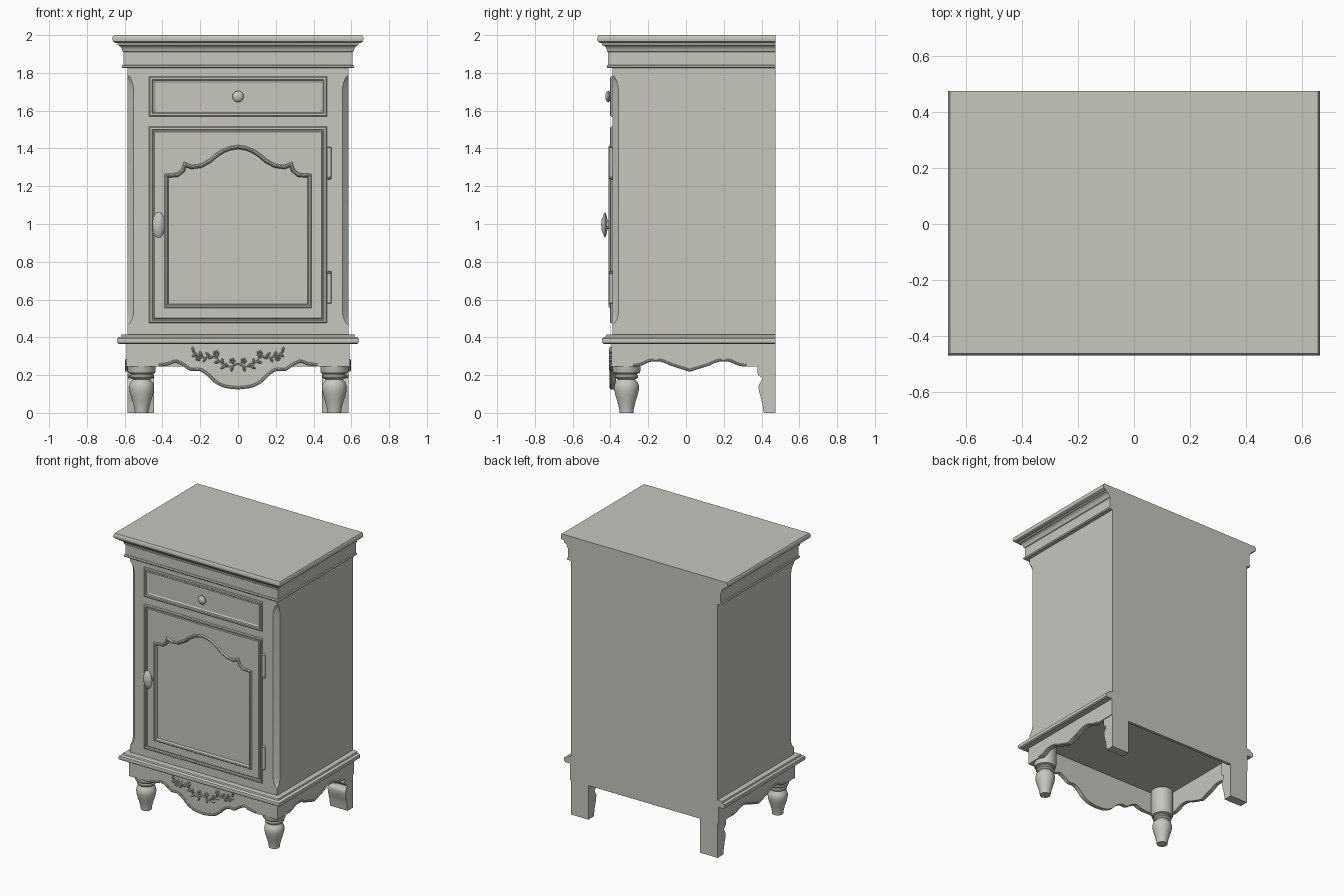
import bpy, bmesh, math
from mathutils import Matrix, Vector

if "Cube" in bpy.data.objects:
    bpy.data.objects.remove(bpy.data.objects["Cube"])

paint = bpy.data.materials.new("stone_grey_paint")
paint.diffuse_color = (0.57, 0.57, 0.52, 1)
paint.use_nodes = True
paint.node_tree.nodes["Principled BSDF"].inputs["Base Color"].default_value = paint.diffuse_color
W, F, B = 0.585, -0.39, 0.475          # body half width, front, back


def add(name, bm):
    bmesh.ops.recalc_face_normals(bm, faces=bm.faces)
    me = bpy.data.meshes.new(name)
    bm.to_mesh(me)
    bm.free()
    me.materials.append(paint)
    ob = bpy.data.objects.new(name, me)
    bpy.context.collection.objects.link(ob)
    return ob


def loft(name, rings, caps=True):
    bm = bmesh.new()
    vs = [[bm.verts.new(p) for p in r] for r in rings]
    n = len(rings[0])
    for a, b in zip(vs, vs[1:]):
        for i in range(n):
            j = (i + 1) % n
            bm.faces.new((a[i], a[j], b[j], b[i]))
    if caps:
        bm.faces.new(vs[0])
        bm.faces.new(vs[-1])
    return add(name, bm)


def box(name, x0, x1, y0, y1, z0, z1):
    return loft(name, [[(x0, y0, z), (x1, y0, z), (x1, y1, z), (x0, y1, z)] for z in (z0, z1)])


def prism_y(name, pts, y0, y1):
    return loft(name, [[(x, y, z) for x, z in pts] for y in (y0, y1)])


def prism_x(name, pts, x0, x1):
    return loft(name, [[(x, y, z) for y, z in pts] for x in (x0, x1)])


def inset(pts, d):
    n = len(pts)
    area = sum(pts[i - 1][0] * pts[i][1] - pts[i][0] * pts[i - 1][1] for i in range(n))
    s = 1 if area > 0 else -1
    out = []
    for i in range(n):
        p, a, b = Vector(pts[i]), Vector(pts[i - 1]), Vector(pts[(i + 1) % n])
        u, v = (p - a).normalized(), (b - p).normalized()
        n1, n2 = Vector((-u.y, u.x)) * s, Vector((-v.y, v.x)) * s
        out.append(tuple(p + (n1 + n2) * (d / (1 + n1.dot(n2)))))
    return out


def panel(name, pts, steps):
    """Moulded panel: outline in x-z, steps are (inset, y)."""
    return loft(name, [[(x, y, z) for x, z in inset(pts, d)] for d, y in steps])


def moulding(name, profile):
    """Run a closed (offset, z) profile round left, front and right."""
    rings = []
    for sx, front in ((-1, 0), (-1, 1), (1, 1), (1, 0)):
        rings.append([(sx * (W + o), F - o if front else B, z) for o, z in profile])
    return loft(name, rings)


def turn(name, profile, c, axis='z', sx=1, sz=1, n=32):
    rings = []
    for r, h in profile:
        ring = []
        for k in range(n):
            u, v = r * math.cos(math.tau * k / n), r * math.sin(math.tau * k / n)
            ring.append((c[0] + u, c[1] + v, c[2] + h) if axis == 'z'
                        else (c[0] + u * sx, c[1] + h, c[2] + v * sz))
        rings.append(ring)
    return loft(name, rings)


def tube(name, pts, r):
    cu = bpy.data.curves.new(name, 'CURVE')
    cu.dimensions = '3D'
    cu.bevel_depth, cu.bevel_resolution, cu.use_fill_caps = r, 2, True
    sp = cu.splines.new('POLY')
    sp.points.add(len(pts) - 1)
    for p, q in zip(sp.points, pts):
        p.co = (*q, 1)
    cu.materials.append(paint)
    ob = bpy.data.objects.new(name, cu)
    bpy.context.collection.objects.link(ob)
    bpy.ops.object.select_all(action='DESELECT')
    ob.select_set(True)
    bpy.context.view_layer.objects.active = ob
    bpy.ops.object.convert(target='MESH')


def smooth(pts, n=5):
    """Catmull-Rom through 2D points."""
    q = [Vector(p) for p in [pts[0], *pts, pts[-1]]]
    out = []
    for a, b, c, d in zip(q, q[1:], q[2:], q[3:]):
        for k in range(n):
            t = k / n
            out.append(tuple(0.5 * (2 * b + (c - a) * t + (2 * a - 5 * b + 4 * c - d) * t * t
                                    + (3 * b - a - 3 * c + d) * t ** 3)))
    return out + [tuple(pts[-1])]


def mirror(half):
    """Half outline starting on the centre line -> full, left to right."""
    return [(-x, z) for x, z in reversed(half[1:])] + half


def cut(ob, cutter):
    m = ob.modifiers.new("cut", 'BOOLEAN')
    m.object, m.solver = cutter, 'EXACT'
    bpy.context.view_layer.objects.active = ob
    bpy.ops.object.modifier_apply(modifier=m.name)


def rect(w, z0, z1):
    return [(-w, z0), (w, z0), (w, z1), (-w, z1)]


# cabinet body, with stopped chamfers on the front corners
body = box("cabinet_body", -W, W, F, B, 0.40, 2.0)
for s in (-1, 1):
    rings = []
    for z, c in ((.465, 0), (.48, .015), (.50, .026), (.53, .033),
                 (1.71, .033), (1.75, .026), (1.775, .015), (1.79, 0)):
        rings.append([(s * (W - c - .01), F - .01, z), (s * (W + .01), F + c + .01, z),
                      (s * (W + .01), F - .01, z)])
    cutter = loft("corner_cutter", rings)
    cut(body, cutter)
    bpy.data.objects.remove(cutter)

# crown and base mouldings
moulding("crown_moulding", [(0, 1.825), (.026, 1.825), (.031, 1.832), (.027, 1.84), (.022, 1.842),
         (.022, 1.91), (.027, 1.914), (.030, 1.926), (.037, 1.938), (.049, 1.947), (.054, 1.948),
         (.054, 1.958), (.068, 1.960), (.077, 1.967), (.080, 1.978), (.078, 1.990), (.072, 2.0), (0, 2.0)])
moulding("base_moulding", [(-.02, .365), (.045, .365), (.053, .371), (.056, .383), (.053, .395),
         (.045, .401), (.036, .402), (.033, .412), (.027, .416), (-.02, .416)])

# door leaf with arched opening
arch = mirror([(0, 1.418), (.045, 1.411), (.085, 1.395), (.12, 1.372), (.155, 1.342), (.20, 1.318),
               (.245, 1.312), (.287, 1.33), (.30, 1.29), (.325, 1.27), (.39, 1.265), (.39, .555)])
door = panel("door_leaf", rect(.47, .475, 1.515),
             [(0, -.38), (0, -.396), (.005, -.402), (.014, -.402), (.018, -.394), (.023, -.394), (.027, -.398)])
cutter = prism_y("arch_cutter", inset(arch, .012), -.5, -.362)
cut(body, cutter)
cut(door, cutter)
bpy.data.objects.remove(cutter)
panel("door_arch_moulding", arch, [(0, -.39), (0, -.402), (.004, -.408), (.010, -.410), (.016, -.407),
      (.019, -.400), (.022, -.385), (.027, -.374)])
inner = mirror(smooth([(0, 1.29), (.05, 1.274), (.10, 1.24), (.15, 1.20), (.19, 1.178), (.24, 1.172)], 3)
               + [(.262, 1.158), (.262, .685)])
panel("door_raised_panel", inner, [(0, -.365), (0, -.378), (.014, -.386)])

# drawer
panel("drawer_front", rect(.47, 1.57, 1.78), [(0, -.38), (0, -.397), (.005, -.402), (.015, -.402),
      (.020, -.396), (.026, -.396), (.032, -.392)])
turn("drawer_knob", [(.014, 0), (.012, -.012), (.020, -.016), (.029, -.022), (.030, -.028),
     (.024, -.036), (.012, -.041), (.002, -.042)], (0, -.385, 1.675), 'y')

# oval door knob on a round stem
turn("door_knob_stem", [(.026, 0), (.024, -.012), (.022, -.03), (.024, -.045)], (-.42, -.385, .995), 'y')
turn("door_knob", [(.3, -.030), (.75, -.036), (1, -.043), (.85, -.050), (.55, -.058), (.25, -.063), (.03, -.064)],
     (-.42, -.385, .995), 'y', .034, .068)

# hinges
for z in (.665, 1.322):
    turn("hinge", [(.006, -.086), (.012, -.082), (.012, -.075), (.011, -.074), (.011, .074), (.012, .075),
         (.012, .082), (.006, .086)], (.483, -.396, z), n=16)

# front apron with beaded scalloped edge
half = smooth([(0, .124), (.07, .133), (.12, .158), (.165, .20), (.205, .222), (.25, .222), (.285, .245),
               (.33, .265), (.37, .252), (.42, .245)]) + [(.59, .245)]
wave = mirror(half)
prism_y("front_apron", wave + [(.59, .40), (-.59, .40)], -.395, -.37)
tube("front_apron_bead", [(x, -.396, z + .008) for x, z in wave if abs(x) < .5], .008)

# side aprons
half = smooth([(0, .218), (.05, .234), (.10, .25), (.15, .27), (.21, .27), (.26, .25), (.30, .245)])
wave = [(y + .02, z) for y, z in mirror(half)]
for s in (-1, 1):
    prism_x("side_apron", [(-.395, .245)] + wave + [(B, .245), (B, .40), (-.395, .40)], s * .59, s * .565)
    tube("side_apron_bead", [(s * .590, y, z + .007) for y, z in wave], .007)

# back board and back feet
box("back_board", -W, W, B - .02, B, .245, .40)
foot = smooth([(.38, .245), (.38, .205), (.402, .185), (.397, .165), (.385, .145), (.388, .11),
               (.402, .06), (.412, 0)], 4)
for s in (-1, 1):
    prism_x("back_foot", foot + [(B, 0), (B, .40), (.38, .40)], s * .445, s * W)

# turned front feet
for s in (-1, 1):
    turn("front_foot", [(.036, 0), (.038, .02), (.048, .06), (.058, .09), (.065, .12), (.066, .14),
         (.060, .16), (.048, .172), (.046, .178), (.054, .181), (.062, .188), (.062, .196), (.056, .203),
         (.058, .208), (.070, .212), (.074, .222), (.074, .40)], (s * .51, -.315, 0))

# carved garland on the apron: vines, leaves and blossoms
bm = bmesh.new()


def blob(x, z, a, l, w):
    m = (Matrix.Translation((x, -.397, z)) @ Matrix.Rotation(-a, 4, 'Y') @ Matrix.Diagonal((l, .011, w, 1)))
    bmesh.ops.create_uvsphere(bm, u_segments=10, v_segments=6, radius=1, matrix=m)


for s in (-1, 1):
    vine = smooth([(0, .262), (.05, .243), (.09, .265), (.13, .30), (.18, .295), (.235, .32)])
    tube("garland_vine", [(s * x, -.398, z) for x, z in vine], .004)
    for k in range(3, len(vine), 2):
        (x0, z0), (x, z) = vine[k - 1], vine[k]
        side = 1 if k % 4 == 1 else -1
        a = math.atan2(z - z0, x - x0) + side * .9
        x, z = x + .014 * math.cos(a), z + .014 * math.sin(a)
        blob(s * x, z, a if s > 0 else math.pi - a, .017, .007)
    for cx, cz in ((.03, .275), (.115, .315), (.21, .29)):
        for k in range(5):
            a = math.tau * k / 5
            blob(s * cx + .009 * math.cos(a), cz + .009 * math.sin(a), a, .008, .006)
add("garland_leaves", bm)

# smooth shading with sharp edges kept
bpy.ops.object.select_all(action='SELECT')
bpy.context.view_layer.objects.active = body
bpy.ops.object.shade_smooth_by_angle(angle=math.radians(32))
